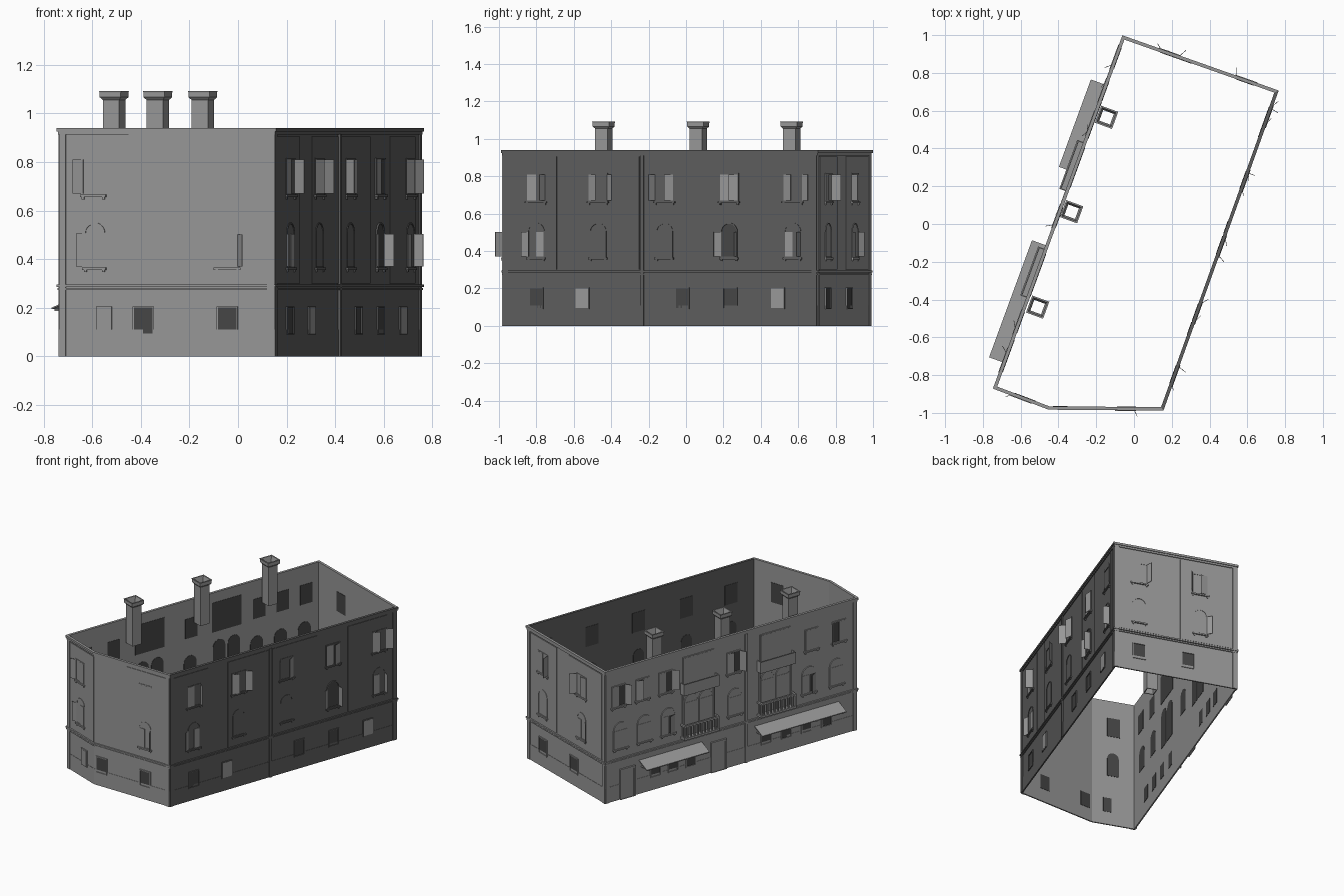
import bpy, bmesh, math
from mathutils import Vector

if "Cube" in bpy.data.objects:
    bpy.data.objects.remove(bpy.data.objects["Cube"])

COLOURS = [("light_plaster", 0.31), ("dark_plaster", 0.11), ("dark_glass", 0.06)]
MATS = []
for n, v in COLOURS:
    m = bpy.data.materials.new(n)
    m.diffuse_color = (v, v, v, 1)
    m.use_nodes = True
    m.node_tree.nodes["Principled BSDF"].inputs["Base Color"].default_value = m.diffuse_color
    MATS.append(m)
LIGHT, DARK, GLASS = 0, 1, 2

# footprint, counter-clockwise
P = [Vector(p) for p in [(-.733, -.865), (-.45, -.972), (.148, -.977), (.752, .70), (-.055, .985)]]
N = len(P)
D = [(P[(i + 1) % N] - P[i]).normalized() for i in range(N)]
OUT = [Vector((d.y, -d.x)) for d in D]
LEN = [(P[(i + 1) % N] - P[i]).length for i in range(N)]
COL = [LIGHT, LIGHT, DARK, LIGHT, LIGHT]
FRONT_L, FRONT, RIGHT, BACK, LEFT = range(5)
parts = {}


def add(part, verts, faces, mat):
    bm = parts.setdefault(part, bmesh.new())
    vs = [bm.verts.new(v) for v in verts]
    for f in faces:
        bm.faces.new([vs[i] for i in f]).material_index = mat


def at(w, u, z, n):
    p = P[w] + D[w] * u + OUT[w] * n
    return (p.x, p.y, z)


def prism(part, w, pts, n0, n1, mat):
    k = len(pts)
    vs = [at(w, u, z, n) for n in (n0, n1) for u, z in pts]
    fs = [tuple(range(k)), tuple(range(k, 2 * k))]
    fs += [(i, (i + 1) % k, (i + 1) % k + k, i + k) for i in range(k)]
    add(part, vs, fs, mat)


def box(part, w, u0, u1, z0, z1, n0, n1, mat=None):
    prism(part, w, [(u0, z0), (u1, z0), (u1, z1), (u0, z1)], n0, n1, COL[w] if mat is None else mat)


def frame(part, w, outer, inner, n0, n1, mat):
    k = len(outer)
    vs = [at(w, u, z, n) for pts, n in ((outer, n0), (outer, n1), (inner, n1), (inner, n0)) for u, z in pts]
    fs = [(r * k + i, r * k + (i + 1) % k, (r + 1) % 4 * k + (i + 1) % k, (r + 1) % 4 * k + i)
          for r in range(4) for i in range(k)]
    add(part, vs, fs, mat)


def corner(i, off):
    a, b = OUT[i - 1], OUT[i]
    return P[i] + (a + b) * (off / (1 + a.dot(b)))


def ring(part, z0, z1, inner, outer):
    # mitred band running round the whole footprint
    for i in range(N):
        j = (i + 1) % N
        pts = [corner(i, inner), corner(j, inner), corner(j, outer), corner(i, outer)]
        vs = [(p.x, p.y, z) for z in (z0, z1) for p in pts]
        add(part, vs, [(0, 1, 2, 3), (4, 5, 6, 7), (0, 1, 5, 4), (1, 2, 6, 5), (2, 3, 7, 6), (3, 0, 4, 7)], COL[i])


def outline(u, z0, z1, hw, arch):
    if not arch:
        return [(u - hw, z0), (u + hw, z0), (u + hw, z1), (u - hw, z1)]
    c = z1 - hw
    return [(u - hw, z0), (u + hw, z0)] + [
        (u + hw * math.cos(math.pi * i / 10), c + hw * math.sin(math.pi * i / 10)) for i in range(11)]


def leaf(w, hinge, sign, width, z0, z1, angle):
    # shutter leaf turning about its hinge: 0 closed, 180 flat on the wall
    a = math.radians(angle)
    e = hinge + sign * width * math.cos(a)
    n0, n1 = .005, .005 + width * math.sin(a)
    tu, tn = -sign * math.sin(a) * .003, math.cos(a) * .003
    q = [(hinge, n0), (e, n1), (e + tu, n1 + tn), (hinge + tu, n0 + tn)]
    vs = [at(w, u, z, n) for z in (z0, z1) for u, n in q]
    add("shutters", vs, [(0, 1, 2, 3), (4, 5, 6, 7), (0, 1, 5, 4), (1, 2, 6, 5), (2, 3, 7, 6), (3, 0, 4, 7)], LIGHT)


def window(w, u, z0, z1, hw, arch=False, leaves=None, sill=True):
    t = .006
    prism("window_panes", w, outline(u, z0, z1, hw, arch), -.009, .002, GLASS)
    frame("window_frames", w, outline(u, z0 - t, z1 + t, hw + t, arch), outline(u, z0, z1, hw, arch), -.002, .007, COL[w])
    if sill:
        box("window_sills", w, u - hw - .012, u + hw + .012, z0 - .014, z0 - .004, -.002, .014)
        for s in (-1, 1):
            box("window_sills", w, u + s * hw - .005, u + s * hw + .005, z0 - .024, z0 - .014, -.002, .01)
    if leaves:
        top = z1 - hw if arch else z1
        leaf(w, u - hw, 1, hw, z0, top, leaves[0])
        leaf(w, u + hw, -1, hw, z0, top, leaves[1])
        if arch and leaves[0] + leaves[1] < 60:
            prism("shutters", w, outline(u, top, z1, hw, True)[2:], .003, .006, LIGHT)


def panel(w, u0, u1):
    box("wall_panels", w, u0, u1, .30, .905, -.001, .004)


# shell, plinth, string courses and cornice
ring("walls", 0, .94, -.007, 0)
ring("plinth", 0, .11, -.002, .002)
ring("string_course", .272, .281, -.002, .007)
ring("string_course", .285, .295, -.002, .010)
ring("cornice", .912, .925, -.007, .006)
ring("cornice", .925, .94, -.007, .011)

# corner pilasters
for w, ends in ((FRONT_L, (1, 0)), (FRONT, (0, 1)), (RIGHT, (1, 1)), (BACK, (1, 1)), (LEFT, (1, 1))):
    if ends[0]:
        box("corner_pilasters", w, 0, .028, 0, .915, -.002, .006)
    if ends[1]:
        box("corner_pilasters", w, LEN[w] - .028, LEN[w], 0, .915, -.002, .006)

UP, MID, LOW = (.67, .81), (.37, .545), (.095, .20)
CLOSED = (0, 0)

# front facets
panel(FRONT_L, .035, LEN[FRONT_L])
panel(FRONT, .255, .57)
window(FRONT_L, .15, *UP, .045, leaves=(150, 0))
window(FRONT_L, .155, *MID, .04, True, (160, 0))
window(FRONT_L, .195, *LOW, .028, leaves=CLOSED, sill=False)
window(FRONT, .41, *UP, .05, leaves=CLOSED, sill=False)
window(FRONT, .405, *MID, .043, True, (0, 115))
window(FRONT, .06, *LOW, .038, sill=False)
window(FRONT, .405, *LOW, .038, sill=False)

# right facade
swings = [(0, 70), (25, 140), (120, 30), (0, 20), (20, 150)]
for i, y in enumerate((-.80, -.47, -.115, .23, .57)):
    u = (y + .977) / .94
    window(RIGHT, u, *UP, .05, leaves=swings[i])
    window(RIGHT, u, *MID, .042, True, leaves=[(150, 0), None, None, (150, 90), (0, 80)][i])
for y in (-.80, -.555, -.02, .235, .49):
    window(RIGHT, (y + .977) / .94, *LOW, .035, leaves=CLOSED if y in (-.555, .49) else None, sill=False)
for a, b in ((-.95, -.69), (-.55, -.25), (-.22, .115), (.34, .63)):
    panel(RIGHT, (a + .977) / .94, (b + .977) / .94)

# back facade
for i, f in enumerate((.2, .7)):
    u = f * LEN[BACK]
    window(BACK, u, *UP, .05, leaves=((0, 110), (120, 10))[i])
    window(BACK, u, *MID, .043, True, (None, (0, 140))[i])
for f in (.2, .6):
    window(BACK, f * LEN[BACK], *LOW, .04, sill=False)
panel(BACK, .035, .32)
panel(BACK, .46, .82)

# left facade windows
L = LEN[LEFT]
for i, f in enumerate((.052, .147, .24, .51, .82, .93)):
    window(LEFT, f * L, *UP, .048, leaves=((0, 130), (20, 0), (0, 150), (10, 120), CLOSED, (130, 0))[i])
for i, f in enumerate((.06, .155, .25, .515, .81, .92)):
    window(LEFT, f * L, *MID, .05, True, leaves=(CLOSED, CLOSED, (0, 20), CLOSED, (0, 30), CLOSED)[i])
for f in (.20, .27, .34, .64, .72, .80, .88):
    window(LEFT, f * L, *LOW, .035, sill=False)

# left facade doors
for f in (.087, .45):
    box("doors", LEFT, f * L - .05, f * L + .05, 0, .20, -.001, .005)
    frame("door_frames", LEFT, outline(f * L, 0, .215, .06, False), outline(f * L, 0, .2, .048, False), -.001, .012, LIGHT)

# balconies, with double arched doors below and a wide window above
for f0, f1 in ((.30, .44), (.605, .745)):
    a, b = f0 * L, f1 * L
    c = (a + b) / 2
    for s in (-1, 1):
        window(LEFT, c + s * .058, .32, .60, .048, True, CLOSED, sill=False)
    frame("window_frames", LEFT, outline(c, .31, .63, .128, False), outline(c, .31, .62, .118, False), -.002, .008, LIGHT)
    window(LEFT, c, .66, .87, .115, leaves=CLOSED, sill=False)
    box("balcony_slabs", LEFT, a, b, .305, .32, -.002, .045)
    box("balcony_rails", LEFT, a, b, .395, .408, .032, .045)
    for u in (a, b - .012):
        box("balcony_rails", LEFT, u, u + .012, .395, .408, 0, .034)
        box("balcony_rails", LEFT, u, u + .012, .32, .395, .033, .045)
    for i in range(1, 10):
        u = a + (b - a) * i / 10
        box("balusters", LEFT, u - .005, u + .005, .32, .395, .034, .043)
    # solid upper parapet
    box("parapet_boxes", LEFT, a, b, .62, .63, -.002, .04)
    box("parapet_boxes", LEFT, a, b, .63, .70, .034, .04)
    for u in (a, b - .006):
        box("parapet_boxes", LEFT, u, u + .006, .63, .70, 0, .034)

# awnings on brackets
for f0, f1 in ((.135, .385), (.595, .93)):
    a, b = f0 * L, f1 * L
    prof = [(0, .238), (.087, .200), (.087, .194), (0, .232)]
    vs = [at(LEFT, u, z, n) for u in (a, b) for n, z in prof]
    add("awnings", vs, [(0, 1, 2, 3), (4, 5, 6, 7), (0, 1, 5, 4), (1, 2, 6, 5), (2, 3, 7, 6), (3, 0, 4, 7)], LIGHT)
    for i in range(4):
        u = a + .02 + (b - a - .04) * i / 3
        box("awning_brackets", LEFT, u - .004, u + .004, .186, .194, 0, .08)

# downpipes in the middle of the long sides
for w, u in ((LEFT, .56 * L), (RIGHT, .79)):
    box("downpipes", w, u - .01, u + .01, 0, .915, -.002, .009)

# hollow chimneys with flared caps
d, o = D[LEFT], OUT[LEFT]
for cx, cy in ((-.145, .565), (-.33, .065), (-.51, -.44)):
    sect = [(.036, .78), (.036, 1.055), (.046, 1.066), (.046, 1.085), (.048, 1.092),
            (.040, 1.092), (.030, 1.055), (.030, .78)]
    vs = []
    for r, z in sect:
        for sx, sy in ((-1, -1), (1, -1), (1, 1), (-1, 1)):
            p = Vector((cx, cy)) + (d * sx + o * sy) * r
            vs.append((p.x, p.y, z))
    k = len(sect)
    add("chimneys", vs, [(r * 4 + i, r * 4 + (i + 1) % 4, (r + 1) % k * 4 + (i + 1) % 4, (r + 1) % k * 4 + i)
                         for r in range(k) for i in range(4)], LIGHT)

# turn every collected part into an object
for name, bm in parts.items():
    bmesh.ops.recalc_face_normals(bm, faces=bm.faces)
    me = bpy.data.meshes.new(name)
    bm.to_mesh(me)
    bm.free()
    for m in MATS:
        me.materials.append(m)
    bpy.context.collection.objects.link(bpy.data.objects.new(name, me))
